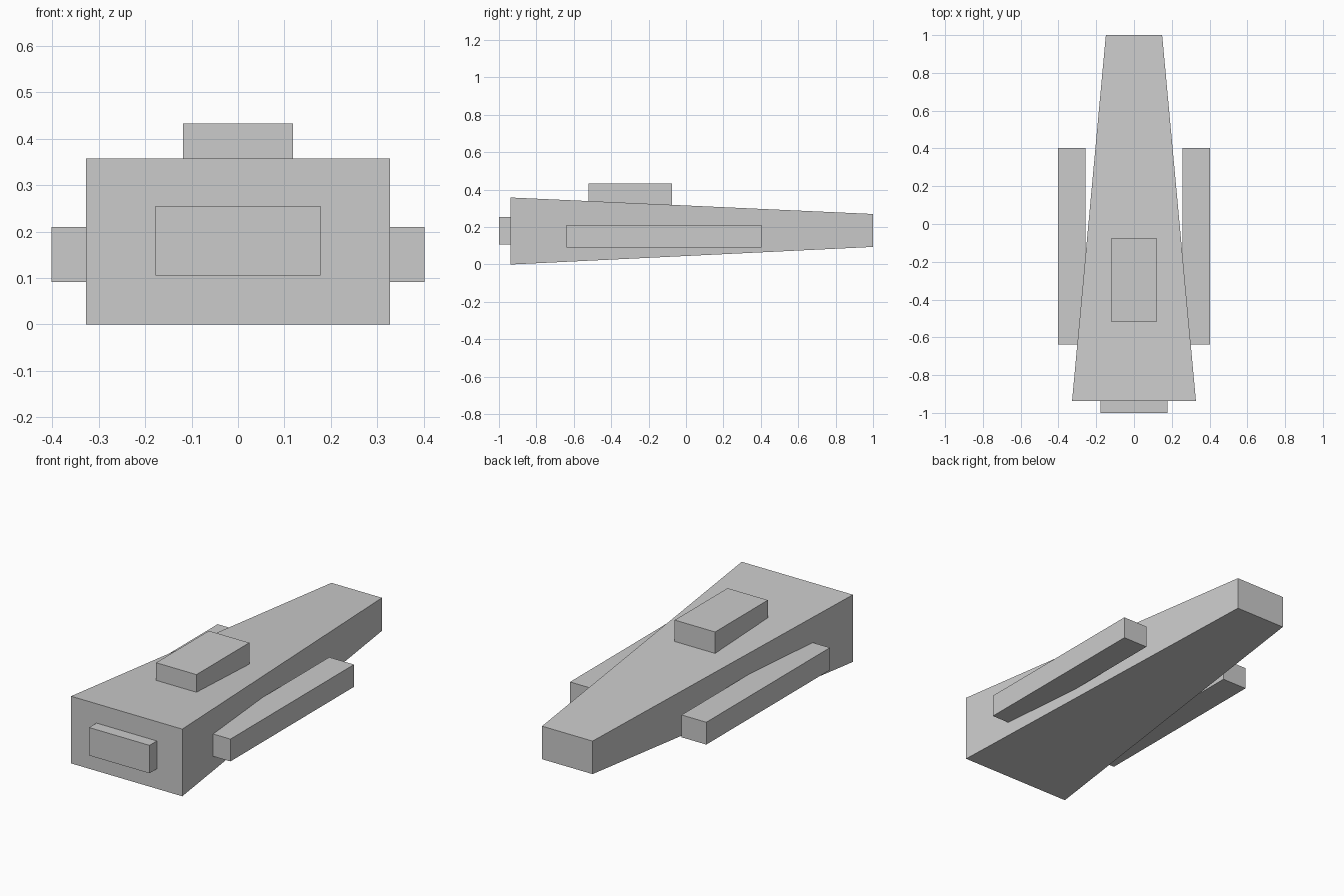
import bpy
import bmesh

if "Cube" in bpy.data.objects:
    bpy.data.objects.remove(bpy.data.objects["Cube"])

grey = bpy.data.materials.new("plain grey")
grey.diffuse_color = (0.6, 0.6, 0.6, 1)
grey.use_nodes = True
grey.node_tree.nodes["Principled BSDF"].inputs["Base Color"].default_value = grey.diffuse_color


def block(name, front, back):
    """Six-sided solid between two y sections: (y, x0, x1, z0, z1)."""
    bm = bmesh.new()
    rings = []
    for y, x0, x1, z0, z1 in (front, back):
        rings.append([bm.verts.new((x, y, z))
                      for x, z in ((x0, z0), (x1, z0), (x1, z1), (x0, z1))])
    a, b = rings
    bm.faces.new(a)
    bm.faces.new(b[::-1])
    for i in range(4):
        j = (i + 1) % 4
        bm.faces.new((a[j], a[i], b[i], b[j]))
    bmesh.ops.recalc_face_normals(bm, faces=bm.faces)
    mesh = bpy.data.meshes.new(name)
    bm.to_mesh(mesh)
    bm.free()
    mesh.materials.append(grey)
    obj = bpy.data.objects.new(name, mesh)
    bpy.context.collection.objects.link(obj)
    return obj


def box(name, x0, x1, y0, y1, z0, z1):
    return block(name, (y0, x0, x1, z0, z1), (y1, x0, x1, z0, z1))


# Tapered hull, wide at the front and narrow at the back
block("hull", (-0.938, -0.328, 0.328, 0, 0.358),
      (1.0, -0.149, 0.149, 0.094, 0.27))

# Raised block on the deck, sunk into the sloping top
box("top_block", -0.119, 0.119, -0.52, -0.075, 0.285, 0.433)

# Plate on the wide end
box("end_block", -0.178, 0.178, -1.0, -0.90, 0.106, 0.255)

# Side pods, overlapping the hull towards the front
for side, x0, x1 in (("left", -0.402, -0.256), ("right", 0.256, 0.402)):
    box(side + "_pod", x0, x1, -0.638, 0.403, 0.091, 0.21)
